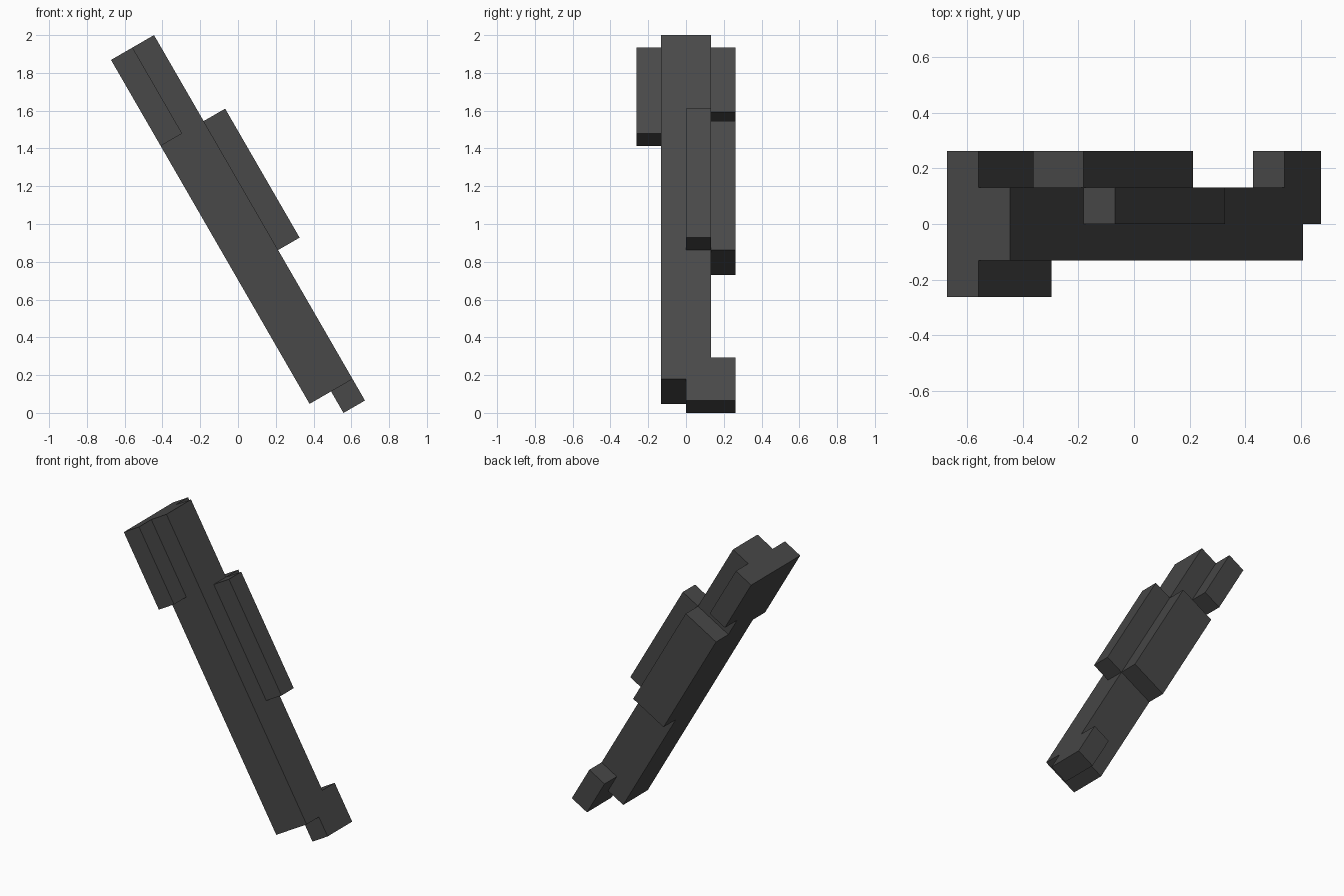
import bpy, bmesh, math
from mathutils import Vector

if "Cube" in bpy.data.objects:
    bpy.data.objects.remove(bpy.data.objects["Cube"])

# Local grid: s runs down the leaning shaft, y front to back, t across it
U = 0.1314
C, S = math.cos(math.radians(30)), 0.5
ORIGIN = Vector((-U * (17 * S + 2 * C) / 2, 0, 2 - U))
AXES = (Vector((S, 0, -C)), Vector((0, 1, 0)), Vector((C, 0, S)))

# Each part is a list of (s, y, t) ranges in grid units
PARTS = {
    "main_shaft": [((0, 16), (-1, 1), (0, 2))],
    "upper_front_lug": [((0, 4), (-2, -1), (0, 1))],
    "upper_back_lug": [((0, 3), (1, 2), (0, 1))],
    "back_plate": [((4, 10), (1, 2), (0, 2))],
    "side_rail": [((4, 10), (0, 1), (2, 3))],
    "end_hook": [((15, 17), (1, 2), (1, 2)), ((16, 17), (0, 1), (1, 2))],
}

dark = bpy.data.materials.new("dark_grey")
dark.diffuse_color = (0.065, 0.065, 0.065, 1)
dark.use_nodes = True
dark.node_tree.nodes["Principled BSDF"].inputs["Base Color"].default_value = dark.diffuse_color


def cells(boxes):
    return {(i, j, k) for s, y, t in boxes
            for i in range(*s) for j in range(*y) for k in range(*t)}


def place(p):
    return ORIGIN + U * sum((a * n for a, n in zip(AXES, p)), Vector())


# All occupied cells, so contact faces between parts are left out
solid = set().union(*(cells(b) for b in PARTS.values()))


def build(name, boxes):
    bm = bmesh.new()
    for cell in sorted(cells(boxes)):
        for axis in range(3):
            for side in (0, 1):
                near = list(cell)
                near[axis] += 2 * side - 1
                if tuple(near) in solid:
                    continue
                quad = []
                for b, c in ((0, 0), (1, 0), (1, 1), (0, 1)):
                    p = list(cell)
                    p[axis] += side
                    p[(axis + 1) % 3] += b
                    p[(axis + 2) % 3] += c
                    quad.append(bm.verts.new(place(p)))
                bm.faces.new(quad if side else quad[::-1])
    # Weld cells and merge flat areas into single faces
    bmesh.ops.remove_doubles(bm, verts=bm.verts, dist=0.001)
    bmesh.ops.dissolve_limit(bm, angle_limit=0.02, verts=bm.verts, edges=bm.edges)
    mesh = bpy.data.meshes.new(name)
    bm.to_mesh(mesh)
    bm.free()
    mesh.materials.append(dark)
    bpy.context.collection.objects.link(bpy.data.objects.new(name, mesh))


for part, boxes in PARTS.items():
    build(part, boxes)
